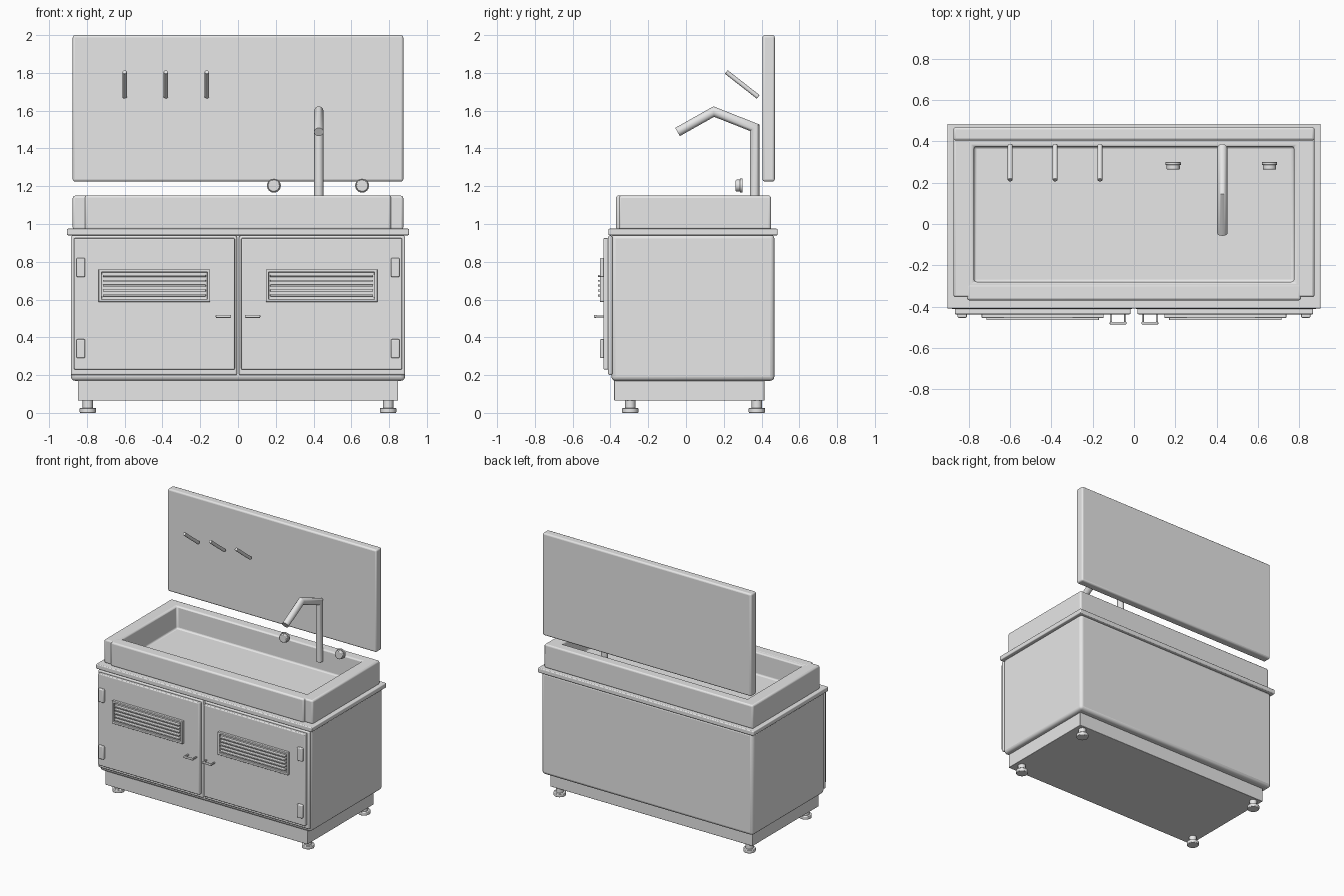
import bpy, bmesh, math
from mathutils import Vector

cube = bpy.data.objects.get("Cube")
if cube:
    bpy.data.objects.remove(cube, do_unlink=True)

grey = bpy.data.materials.new("light_grey")
grey.use_nodes = True
grey.diffuse_color = (0.8, 0.8, 0.8, 1)
grey.node_tree.nodes["Principled BSDF"].inputs["Base Color"].default_value = (0.8, 0.8, 0.8, 1)


def finish(name, bm, bevel=0.0, segments=3):
    bmesh.ops.recalc_face_normals(bm, faces=bm.faces)
    mesh = bpy.data.meshes.new(name)
    bm.to_mesh(mesh)
    bm.free()
    mesh.materials.append(grey)
    ob = bpy.data.objects.new(name, mesh)
    bpy.context.collection.objects.link(ob)
    if bevel:
        mod = ob.modifiers.new("rounded_edges", "BEVEL")
        mod.width, mod.segments, mod.limit_method = bevel, segments, "ANGLE"
    bpy.context.view_layer.objects.active = ob
    ob.select_set(True)
    bpy.ops.object.shade_smooth_by_angle(angle=math.radians(40))
    ob.select_set(False)
    return ob


def box_mesh(x, y, z):
    """Box from (min, max) pairs."""
    bm = bmesh.new()
    bmesh.ops.create_cube(bm, size=1)
    for v in bm.verts:
        v.co = [lo + (c + 0.5) * (hi - lo) for c, (lo, hi) in zip(v.co, (x, y, z))]
    return bm


def box(name, x, y, z, bevel=0.008):
    return finish(name, box_mesh(x, y, z), bevel)


def recess(bm, direction, ranges, depth):
    """Cut a rectangular pocket into the face that looks along direction."""
    d = Vector(direction)
    bm.normal_update()
    face = next(f for f in bm.faces if f.normal.dot(d) > 0.9)
    mid = face.calc_center_median()
    bmesh.ops.inset_region(bm, faces=[face], thickness=0.01)
    for v in face.verts:
        for axis, (lo, hi) in ranges.items():
            v.co[axis] = lo if v.co[axis] < mid[axis] else hi
    new = bmesh.ops.extrude_face_region(bm, geom=[face])["geom"]
    for v in new:
        if isinstance(v, bmesh.types.BMVert):
            v.co -= d * depth
    bmesh.ops.delete(bm, geom=[face], context="FACES_ONLY") if face.is_valid else None


def tube(name, points, radius, bevel=0.0, sides=24):
    """Round bar with mitred corners along a path in a plane of constant x."""
    pts = [Vector(p) for p in points]
    bm = bmesh.new()
    rings = []
    for i, p in enumerate(pts):
        before = (p - pts[i - 1]).normalized() if i else (pts[1] - p).normalized()
        after = (pts[i + 1] - p).normalized() if i < len(pts) - 1 else before
        t = (before + after).normalized()
        side = Vector((1, 0, 0))
        up = t.cross(side) / max(0.3, t.dot(before))
        angles = [math.tau * k / sides for k in range(sides)]
        rings.append([bm.verts.new(p + radius * (side * math.cos(a) + up * math.sin(a))) for a in angles])
    for a, b in zip(rings, rings[1:]):
        for k in range(sides):
            n = (k + 1) % sides
            bm.faces.new((a[k], a[n], b[n], b[k]))
    bm.faces.new(rings[0])
    bm.faces.new(rings[-1])
    return finish(name, bm, bevel, 2)


# Cabinet, plinth and worktop
box("cabinet_body", (-0.885, 0.885), (-0.395, 0.468), (0.17, 0.945), 0.022)
box("plinth", (-0.848, 0.848), (-0.38, 0.415), (0.065, 0.19), 0.004)
box("worktop", (-0.905, 0.905), (-0.41, 0.485), (0.94, 0.975), 0.006)

# Sink trough with a front lip
sink = box_mesh((-0.875, 0.875), (-0.355, 0.45), (0.97, 1.15))
recess(sink, (0, 0, 1), {0: (-0.775, 0.775), 1: (-0.28, 0.375)}, 0.17)
finish("sink_trough", sink, 0.012)
box("sink_front_lip", (-0.81, 0.81), (-0.37, -0.29), (0.97, 1.151), 0.012)

# Back board
box("back_board", (-0.875, 0.875), (0.405, 0.47), (1.225, 2.0), 0.012)

# Adjustable feet
for s, side in ((1, "left"), (-1, "right")):
    for y, end in ((-0.295, "front"), (0.375, "back")):
        x = s * 0.795
        tube(f"{end}_{side}_foot_pad", [(x, y, 0), (x, y, 0.026)], 0.043, 0.004)
        tube(f"{end}_{side}_foot_stem", [(x, y, 0.02), (x, y, 0.07)], 0.027)

# Doors with hinges, vents and handles
for s, side in ((1, "left"), (-1, "right")):
    def span(a, b):
        return tuple(sorted((s * a, s * b)))

    box(f"{side}_door_seal", span(0.006, 0.885), (-0.412, -0.39), (0.2, 0.938), 0.008)
    box(f"{side}_door", span(0.017, 0.868), (-0.438, -0.41), (0.23, 0.925), 0.006)
    for z, end in ((0.34, "lower"), (0.77, "upper")):
        box(f"{side}_{end}_hinge", span(0.81, 0.855), (-0.455, -0.43), (z - 0.05, z + 0.05), 0.006)

    vent = box_mesh(span(0.147, 0.738), (-0.456, -0.43), (0.587, 0.76))
    x0, x1 = span(0.162, 0.723)
    recess(vent, (0, -1, 0), {0: (x0, x1), 2: (0.602, 0.745)}, 0.014)
    finish(f"{side}_vent_frame", vent, 0.003, 2)
    for i in range(5):
        z = 0.622 + i * 0.0258
        slat = box(f"{side}_vent_slat_{i + 1}", (x0 + 0.008, x1 - 0.008),
                   (-0.466, -0.438), (z - 0.005, z + 0.005), 0.002)

    box(f"{side}_handle_bar", span(0.036, 0.118), (-0.487, -0.474), (0.503, 0.519), 0.005)
    for x in (0.043, 0.111):
        box(f"{side}_handle_post", span(x - 0.005, x + 0.005), (-0.48, -0.43), (0.506, 0.516), 0.002)

# Tap spout and its two round knobs
tx = 0.428
tube("tap_spout", [(tx, 0.363, 1.06), (tx, 0.363, 1.51), (tx, 0.147, 1.595), (tx, -0.045, 1.487)], 0.025)
for x, side in ((0.19, "right"), (0.657, "left")):
    tube(f"{side}_tap_knob", [(x, 0.263, 1.203), (x, 0.288, 1.203)], 0.032, 0.005)
    tube(f"{side}_tap_collar", [(x, 0.286, 1.203), (x, 0.3, 1.203)], 0.037, 0.002)

# Hanging pegs
for i, x in enumerate((-0.6, -0.382, -0.165)):
    tube(f"peg_{i + 1}", [(x, 0.213, 1.805), (x, 0.382, 1.673)], 0.012, 0.002, 16)
